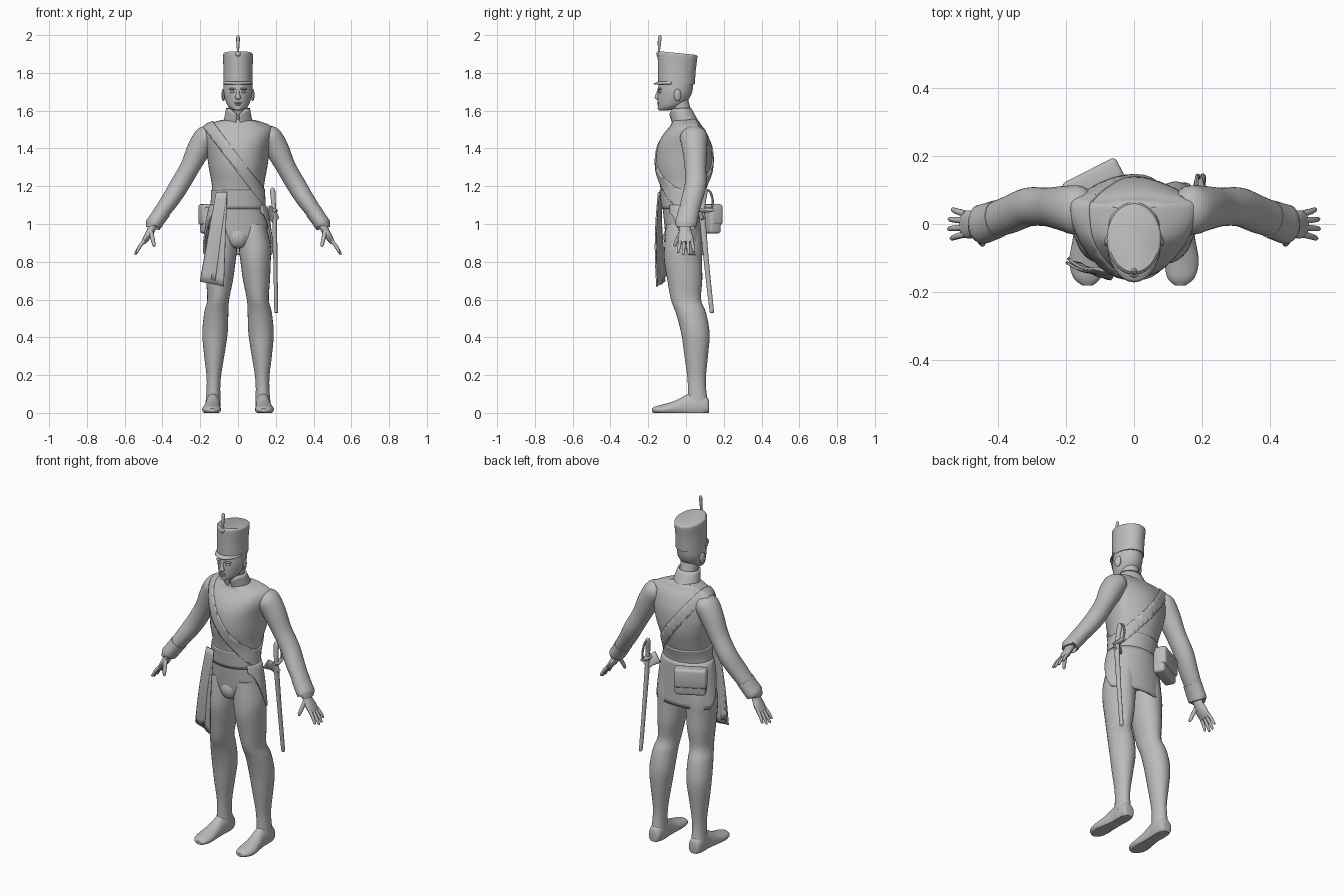
import bpy, bmesh, math
from mathutils import Vector

grey = bpy.data.materials.new("plain_grey")
grey.diffuse_color = (0.5, 0.5, 0.5, 1)


def finish(name, bm, thick=0.0):
    """Turn a bmesh into a named object, optionally thickened outwards."""
    bmesh.ops.recalc_face_normals(bm, faces=bm.faces)
    me = bpy.data.meshes.new(name)
    bm.to_mesh(me)
    bm.free()
    me.materials.append(grey)
    ob = bpy.data.objects.new(name, me)
    bpy.context.collection.objects.link(ob)
    if thick:
        mod = ob.modifiers.new("thickness", 'SOLIDIFY')
        mod.thickness, mod.offset = thick, 0
    return ob


def spline(rows, sub):
    """Catmull-Rom interpolation through rows of numbers."""
    out = []
    for i in range(len(rows) - 1):
        p = [rows[max(i - 1, 0)], rows[i], rows[i + 1], rows[min(i + 2, len(rows) - 1)]]
        for k in range(sub):
            t = k / sub
            out.append([0.5 * (2*b + (c-a)*t + (2*a-5*b+4*c-d)*t*t + (3*b-a-3*c+d)*t**3)
                        for a, b, c, d in zip(*p)])
    return out + [list(rows[-1])]


def loft_bm(rows, axis=None, hint=(0, 1, 0), n=28, sub=4, warp=None):
    """Skin elliptical rings given as (x, y, z, radius_u, radius_v)."""
    rows = spline(rows, sub) if sub > 1 else rows
    pts = [Vector(r[:3]) for r in rows]
    bm = bmesh.new()
    rings = []
    for i, r in enumerate(rows):
        t = Vector(axis) if axis else pts[min(i + 1, len(pts) - 1)] - pts[max(i - 1, 0)]
        t.normalize()
        u = Vector(hint).cross(t).normalized()
        v = t.cross(u)
        ring = []
        for k in range(n):
            a = 2 * math.pi * k / n
            p = pts[i] + u * r[3] * math.cos(a) + v * r[4] * math.sin(a)
            ring.append(bm.verts.new(warp(p, a, i / (len(rows) - 1)) if warp else p))
        rings.append(ring)
    for A, B in zip(rings, rings[1:]):
        for k in range(n):
            bm.faces.new((A[k], A[(k+1) % n], B[(k+1) % n], B[k]))
    bm.faces.new(rings[0])
    bm.faces.new(rings[-1])
    return bm


def loft(name, rows, **kw):
    return finish(name, loft_bm(rows, **kw))


def sheet(name, f, nu, nv, thick):
    """Thin surface from a function of u, v in 0..1."""
    bm = bmesh.new()
    g = [[bm.verts.new(f(i / nu, j / nv)) for j in range(nv + 1)] for i in range(nu + 1)]
    for i in range(nu):
        for j in range(nv):
            bm.faces.new((g[i][j], g[i+1][j], g[i+1][j+1], g[i][j+1]))
    return finish(name, bm, thick)


def ball(name, loc, size, rot=0.0):
    bm = bmesh.new()
    bmesh.ops.create_uvsphere(bm, u_segments=16, v_segments=10, radius=1)
    ob = finish(name, bm)
    ob.location, ob.scale, ob.rotation_euler[2] = loc, size, rot
    return ob


UP = dict(axis=(0, 0, 1))

# jacket body, with the shoulders set back from the chest
def torso():
    rows = [(0, -.02, .88, .09, .07), (0, -.015, .93, .145, .092), (0, -.015, 1.0, .155, .1),
            (0, -.02, 1.1, .14, .105), (0, -.012, 1.2, .138, .125), (0, -.01, 1.3, .155, .148),
            (0, -.008, 1.4, .17, .145), (0, -.005, 1.46, .185, .125), (0, .0, 1.5, .188, .1),
            (0, .0, 1.525, .165, .08), (0, -.002, 1.545, .11, .07), (0, -.005, 1.555, .06, .055)]

    def bend(p, a, s):
        k = min(max((p.z - 1.15) / .2, 0), 1)
        p.y += .045 * k * math.cos(a) ** 4
        return p
    return loft_bm(rows, n=40, warp=bend, **UP)


finish("jacket_body", torso())


# straps are slabs of the body surface, thickened
def band(name, co, no, half, thick):
    bm = torso()
    no = Vector(no).normalized()
    for s in (1, -1):
        bmesh.ops.bisect_plane(bm, geom=bm.verts[:] + bm.edges[:] + bm.faces[:],
                               plane_co=Vector(co) + no * half * s, plane_no=no * s, clear_outer=True)
    return finish(name, bm, thick)


band("shoulder_strap", (0, 0, 1.318), (.8, 0, .6), .028, .014)
band("waist_sash", (0, 0, 1.13), (0, 0, 1), .05, .012)


# jacket skirt, cut away at the front
def skirt(u, v):
    a = math.radians(-128 + 256 * u)
    k = min(max((abs(math.degrees(a)) - 65) / 63, 0), 1)
    hem = .835 + .22 * k * k * (3 - 2 * k)
    z = 1.1 + (hem - 1.1) * v
    d = (1.1 - z) / .265
    return (.142 + .046 * d ** .6) * math.sin(a), -.018 + (.106 + .004 * d) * math.cos(a), z


sheet("jacket_skirt", skirt, 48, 10, .01)
ball("breeches_front", (0, -.075, .93), (.055, .045, .06))


# standing collar with a notch in front
def collar(u, v):
    a = 2 * math.pi * (.02 + .96 * u)
    notch = max(0, -math.cos(a + math.pi)) ** 8
    z = 1.53 + v * (.082 - .035 * notch)
    w = .074 - .016 * v
    return -w * math.sin(a), .0 - .03 * v - w * .92 * math.cos(a), z


sheet("collar", collar, 32, 4, .01)

# neck and head
loft("neck", [(0, 0, 1.53, .056, .055), (0, -.025, 1.6, .05, .052), (0, -.045, 1.67, .05, .055)], **UP)


def face(p, a, s):
    # narrow the front of the face slightly
    if p.y < -.08:
        p.x *= 1 - 2.2 * (-.08 - p.y)
    return p


loft("head", [(0, -.112, 1.602, .02, .022), (0, -.1, 1.609, .038, .046), (0, -.082, 1.628, .056, .066),
              (0, -.068, 1.66, .068, .082), (0, -.058, 1.7, .076, .091), (0, -.052, 1.76, .075, .092)],
     n=36, warp=face, **UP)
loft("nose", [(0, -.142, 1.712, .007, .008), (0, -.149, 1.69, .009, .01), (0, -.152, 1.668, .015, .014),
              (0, -.147, 1.658, .009, .008)], n=12, **UP)
ball("upper_lip", (0, -.144, 1.642), (.02, .01, .005))
ball("lower_lip", (0, -.141, 1.632), (.017, .011, .006))
ball("chin", (0, -.132, 1.612), (.02, .018, .012))
for s, side in ((1, "left"), (-1, "right")):
    ball(side + "_eye", (s * .03, -.139, 1.699), (.013, .007, .006), s * .4)
    ball(side + "_brow", (s * .031, -.14, 1.715), (.02, .008, .005), s * .4)
    ball(side + "_ear", (s * .077, -.045, 1.683), (.009, .02, .033), s * .3)


# tall cap, sloping down towards the back
def slope(p, a, s):
    p.z -= .1 * (p.y + .045) * s
    return p


loft("cap", [(0, -.05, 1.738, .078, .096), (0, -.05, 1.75, .078, .097), (0, -.048, 1.82, .077, .1),
             (0, -.045, 1.885, .08, .105), (0, -.045, 1.899, .079, .103), (0, -.045, 1.905, .073, .096)],
     n=40, sub=3, warp=slope, **UP)


def visor(u, v):
    a = math.radians(-75 + 150 * u)
    w = v * math.cos(a)
    return ((.077 + .005 * w) * math.sin(a), -.05 - (.096 + .024 * w) * math.cos(a), 1.752 - .012 * v)


sheet("cap_visor", visor, 24, 3, .006)
loft("plume", [(0, -.148, 1.885, .006, .006), (0, -.143, 1.92, .006, .006), (0, -.141, 1.96, .009, .009),
               (0, -.138, 1.99, .009, .009), (0, -.137, 2.0, .003, .003)], n=12, **UP)
ball("plume_socket", (0, -.147, 1.9), (.014, .01, .014))

for s, side in ((1, "left"), (-1, "right")):
    def m(rows):
        return [(r[0] * s, *r[1:]) for r in rows]

    # legs and boots
    loft(side + "_leg", m([(.082, -.015, 1.0, .065, .09), (.09, -.015, .88, .084, .1), (.093, -.015, .8, .08, .1),
                           (.098, -.006, .7, .071, .092), (.105, .0, .6, .058, .08), (.115, .026, .53, .064, .08),
                           (.122, .05, .42, .067, .075), (.126, .054, .3, .053, .062), (.128, .056, .2, .039, .05),
                           (.13, .058, .13, .036, .048), (.132, .062, .05, .04, .055)]), **UP)

    def sole(p, a, t):
        p.z = max(p.z, 0)
        return p
    loft(side + "_boot", m([(.132, .122, .03, .02, .025), (.132, .112, .035, .035, .048),
                            (.132, .06, .04, .04, .072), (.133, .01, .035, .038, .065),
                            (.137, -.05, .025, .044, .043), (.14, -.11, .018, .05, .03),
                            (.138, -.158, .016, .04, .02), (.136, -.18, .014, .016, .01)]),
         axis=(0, -1, 0), hint=(0, 0, 1), warp=sole)

    # sleeve and cuff
    loft(side + "_sleeve", m([(.14, .035, 1.49, .035, .05), (.165, .04, 1.465, .062, .072), (.205, .046, 1.4, .063, .066),
                              (.255, .05, 1.3, .052, .057), (.31, .05, 1.205, .051, .057), (.36, .03, 1.125, .047, .056),
                              (.41, .012, 1.055, .041, .052)]))
    loft(side + "_cuff", m([(.4, .015, 1.067, .045, .056), (.425, .006, 1.03, .043, .057),
                            (.45, -.002, .995, .043, .058), (.453, -.003, .99, .036, .05)]), sub=2)

    # hand with spread fingers
    loft(side + "_palm", m([(.445, -.004, 1.0, .022, .03), (.462, -.004, .965, .021, .032),
                            (.482, -.002, .93, .018, .041), (.503, .0, .9, .012, .038)]), n=16)
    for i, ln in enumerate((.85, 1, .97, .78)):
        y = -.03 + .02 * i
        loft(f"{side}_finger_{i + 1}", m([(.495, y, .912, .01, .01), (.495 + .028 * ln, y * 1.2, .912 - .035 * ln, .009, .009),
                                         (.495 + .047 * ln, y * 1.4, .912 - .07 * ln, .007, .007),
                                         (.495 + .05 * ln, y * 1.42, .912 - .076 * ln, .003, .003)]), n=10, sub=2)
    loft(side + "_thumb", m([(.462, -.02, .965, .013, .014), (.453, -.043, .925, .011, .011),
                             (.445, -.058, .89, .009, .009), (.443, -.061, .88, .003, .003)]), n=10, sub=2)


# hanging sash ends
def sash(x0, x1, drop, y):
    def f(u, v):
        left, right = -.115 + (x0 + .115) * v, -.058 + (x1 + .058) * v
        yy = (-.13 - .015 * u) * (1 - v) + (y - .04 * u) * v - .004 * math.sin(9 * u) * v
        return left + (right - left) * u, yy - .012 * math.sin(math.pi * v), 1.17 - drop * v + .025 * (1 - u) * v
    return f


sheet("sash_end_front", sash(-.2, -.075, .5, -.112), 10, 12, .008)
sheet("sash_end_back", sash(-.195, -.12, .47, -.1), 8, 12, .008)

# pouch with flap on the back of the right hip
for name, loc, size in (("pouch", (-.115, .12, 1.02), (.085, .033, .07)),
                        ("pouch_flap", (-.12, .127, 1.05), (.089, .034, .055))):
    bm = bmesh.new()
    bmesh.ops.create_cube(bm, size=2)
    for v in bm.verts:
        v.co = [c * k for c, k in zip(v.co, size)]
    bmesh.ops.bevel(bm, geom=bm.edges[:], offset=.014, segments=3, profile=.5, affect='EDGES')
    ob = finish(name, bm)
    ob.location, ob.rotation_euler[2] = loc, math.radians(27)

# sword in its scabbard on the left hip
loft("scabbard", [(.203, .137, .54, .006, .008), (.202, .135, .55, .01, .012), (.198, .108, .8, .011, .014),
                  (.193, .085, 1.05, .013, .017)], n=14, **UP)
loft("sword_grip", [(.192, .085, 1.04, .012, .014), (.188, .09, 1.11, .012, .014), (.184, .098, 1.165, .014, .016),
                    (.182, .1, 1.185, .011, .013), (.182, .1, 1.192, .004, .004)], n=14, **UP)
loft("sword_guard", [(.19, .06, 1.075, .009, .013), (.191, .09, 1.07, .012, .02), (.19, .145, 1.075, .009, .009)],
     axis=(0, 1, 0), hint=(1, 0, 0), n=12)
loft("knuckle_bow", [(.19, .135, 1.075, .006, .006), (.187, .142, 1.12, .006, .006), (.184, .128, 1.17, .006, .006),
                     (.182, .1, 1.183, .006, .006)], hint=(1, 0, 0), n=8)
loft("sword_hanger", [(.15, .05, 1.07, .035, .012), (.178, .075, 1.05, .03, .01), (.2, .09, 1.02, .022, .01)], n=14)

# smooth shading with crisp edges
bpy.ops.object.select_all(action='SELECT')
bpy.context.view_layer.objects.active = bpy.context.selected_objects[0]
bpy.ops.object.shade_smooth_by_angle(angle=math.radians(40))
